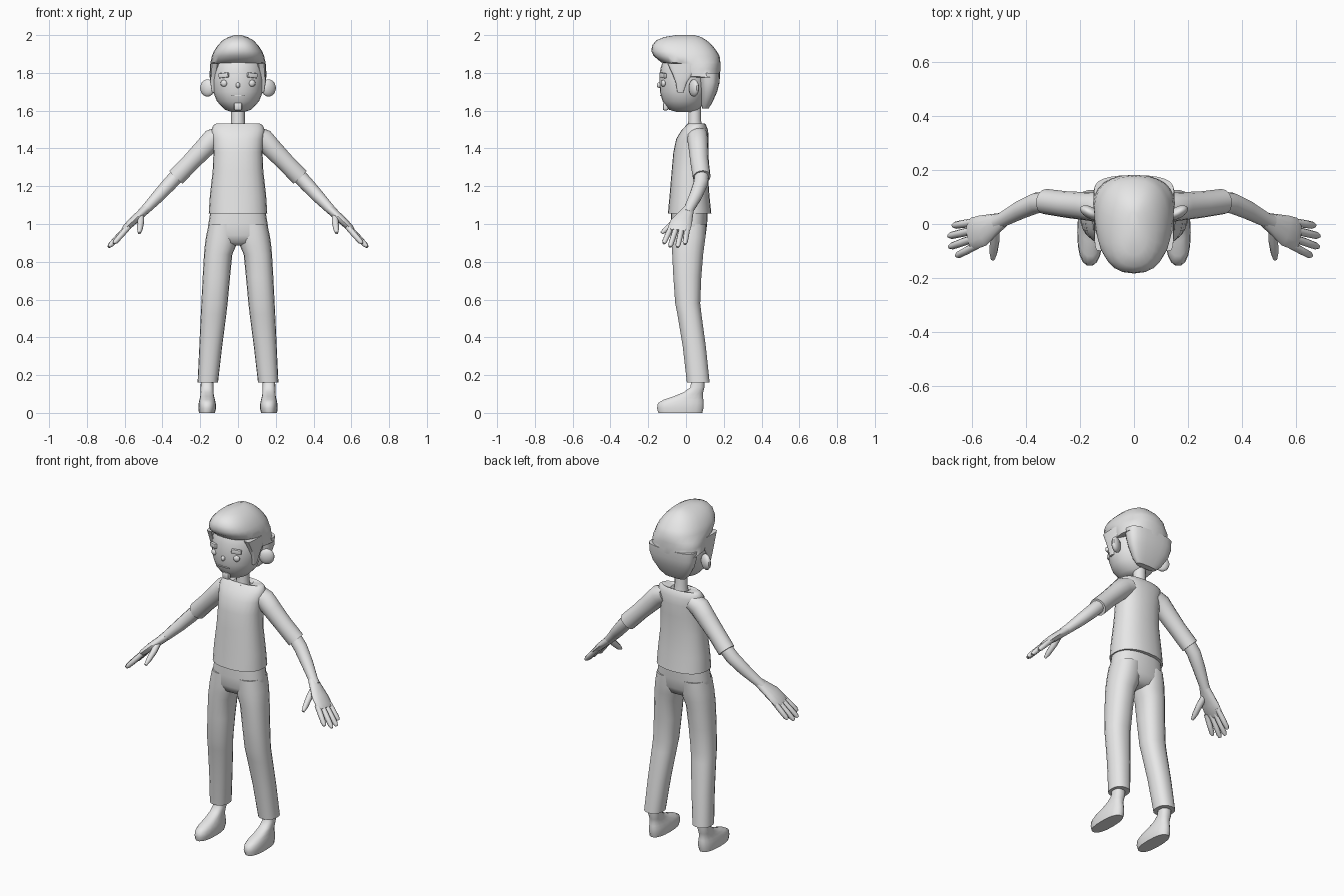
import bpy, bmesh, math
from mathutils import Vector, Matrix

grey = bpy.data.materials.new("plain_grey")
grey.diffuse_color = (0.8, 0.8, 0.8, 1)


def finish(name, bm, mirror=False, angle=40):
    bmesh.ops.recalc_face_normals(bm, faces=bm.faces)
    me = bpy.data.meshes.new(name)
    bm.to_mesh(me)
    bm.free()
    me.materials.append(grey)
    for p in me.polygons:
        p.use_smooth = True
    me.set_sharp_from_angle(angle=math.radians(angle))
    ob = bpy.data.objects.new(name, me)
    bpy.context.collection.objects.link(ob)
    if mirror:
        ob.modifiers.new("mirror", "MIRROR").use_mirror_merge = False
    return ob


def skin_rings(name, rings, mirror, angle):
    bm = bmesh.new()
    vs = [[bm.verts.new(p) for p in r] for r in rings]
    n = len(vs[0])
    for a, b in zip(vs, vs[1:]):
        for i in range(n):
            j = (i + 1) % n
            bm.faces.new((a[i], a[j], b[j], b[i]))
    bm.faces.new(vs[0])
    bm.faces.new(vs[-1])
    return finish(name, bm, mirror, angle)


def stack(name, levels, p=2.0, n=20, mirror=False, angle=40):
    """Horizontal rounded sections: (z, x min, x max, y front, y back)."""
    rings = []
    for z, x0, x1, y0, y1 in levels:
        ring = []
        for i in range(n):
            a = 2 * math.pi * i / n
            c, s = math.cos(a), math.sin(a)
            u = math.copysign(abs(c) ** (2 / p), c)
            v = math.copysign(abs(s) ** (2 / p), s)
            ring.append(((x0 + x1) / 2 + u * (x1 - x0) / 2,
                         (y0 + y1) / 2 + v * (y1 - y0) / 2, z))
        rings.append(ring)
    return skin_rings(name, rings, mirror, angle)


def even(levels):
    return [(z, -h, h, y0, y1) for z, h, y0, y1 in levels]


def tube(name, pts, n=12, angle=50):
    """Mirrored limb along a path: (x, y, z, width radius, thickness radius)."""
    c = [Vector(p[:3]) for p in pts]
    rings = []
    for i, p in enumerate(pts):
        t = (c[min(i + 1, len(c) - 1)] - c[max(i - 1, 0)]).normalized()
        ref = Vector((1, 0, 0)) if abs(t.y) > 0.85 else Vector((0, 1, 0))
        side = (ref - t * ref.dot(t)).normalized()
        up = t.cross(side)
        rings.append([c[i] + side * p[3] * math.cos(k * 2 * math.pi / n)
                      + up * p[4] * math.sin(k * 2 * math.pi / n) for k in range(n)])
    return skin_rings(name, rings, True, angle)


def place(loc, size, rot):
    r = Matrix.Rotation(math.radians(rot[1]), 4, 'Z') @ Matrix.Rotation(math.radians(rot[0]), 4, 'Y')
    return Matrix.Translation(loc) @ r @ Matrix.Diagonal((*size, 1))


def ball(name, loc, size, rot=(0, 0), mirror=False):
    bm = bmesh.new()
    bmesh.ops.create_uvsphere(bm, u_segments=14, v_segments=9, radius=1, matrix=place(loc, size, rot))
    return finish(name, bm, mirror)


def box(name, loc, size, rot=(0, 0), mirror=False, bevel=0.004):
    bm = bmesh.new()
    bmesh.ops.create_cube(bm, size=1, matrix=place(loc, size, rot))
    bmesh.ops.bevel(bm, geom=bm.edges[:], offset=bevel, segments=2, affect='EDGES', profile=0.5)
    return finish(name, bm, mirror)


# Head and neck
stack("head", even([
    (1.592, .03, -.045, .04), (1.605, .07, -.09, .07), (1.65, .112, -.124, .10),
    (1.70, .132, -.138, .12), (1.76, .14, -.141, .13), (1.82, .138, -.136, .13),
    (1.87, .125, -.12, .12), (1.90, .10, -.10, .10)]), n=24)
stack("neck", even([(1.50, .042, .005, .09), (1.55, .036, .012, .08), (1.66, .036, .01, .08)]), n=14)

# Hair: swept crown, back mass and sideburns
stack("hair_crown", even([
    (1.775, .15, .06, .178), (1.78, .151, -.035, .18), (1.82, .149, -.06, .182),
    (1.846, .147, -.085, .182), (1.855, .146, -.13, .182), (1.89, .138, -.172, .178),
    (1.915, .128, -.183, .163), (1.945, .108, -.18, .14), (1.972, .082, -.158, .11),
    (1.99, .05, -.115, .08), (2.0, .02, -.05, .045)]), p=2.4, n=24, angle=45)
stack("hair_back", even([
    (1.612, .065, .085, .12), (1.64, .095, .08, .138), (1.70, .13, .075, .165),
    (1.75, .145, .068, .178), (1.80, .148, .06, .18)]), p=2.8, n=24)
stack("sideburn", [
    (1.695, .115, .138, -.045, -.015), (1.75, .115, .147, -.055, .005),
    (1.80, .11, .148, -.075, .04), (1.85, .10, .146, -.10, .05)], p=4, n=16, mirror=True)

# Face details and ears
ball("ear", (.162, .042, 1.72), (.042, .022, .046), (0, 28), True)
ball("eye", (.075, -.12, 1.745), (.018, .012, .018), (0, 20), True)
box("eyebrow", (.075, -.122, 1.787), (.056, .018, .026), (6, 26), True)
ball("nose", (0, -.141, 1.735), (.012, .014, .015))
box("mouth", (0, -.133, 1.68), (.07, .008, .005), bevel=.001)
box("goatee", (0, -.108, 1.622), (.044, .03, .042), bevel=.01)

# Shirt
stack("shirt_body", even([
    (1.056, .155, -.096, .134), (1.15, .149, -.087, .124), (1.28, .134, -.076, .115),
    (1.38, .13, -.067, .118), (1.45, .135, -.052, .12), (1.495, .142, -.025, .117),
    (1.522, .132, .0, .107), (1.532, .115, .01, .1), (1.524, .055, .0, .098),
    (1.51, .045, .01, .09)]), p=2.3, n=24)
tube("sleeve", [
    (.09, .06, 1.47, .055, .05), (.135, .062, 1.448, .055, .058), (.18, .066, 1.40, .052, .054),
    (.25, .072, 1.328, .049, .049), (.327, .083, 1.248, .047, .05)], n=14)

# Arms and hands
tube("arm", [
    (.30, .083, 1.28, .038, .038), (.36, .078, 1.215, .039, .038), (.42, .052, 1.15, .035, .034),
    (.485, .017, 1.082, .028, .026), (.51, .005, 1.058, .03, .024)])
tube("palm", [
    (.485, .015, 1.08, .028, .024), (.52, -.003, 1.048, .042, .023), (.56, -.024, 1.012, .058, .022),
    (.595, -.036, .978, .06, .018), (.61, -.04, .962, .05, .012)])
for i, (root, tip) in enumerate([
        ((.585, .008, .985), (.67, -.006, .893)), ((.59, -.022, .98), (.686, -.045, .877)),
        ((.59, -.052, .98), (.683, -.085, .879)), ((.58, -.078, .985), (.657, -.118, .897))]):
    a, b = Vector(root), Vector(tip)
    tube(f"finger_{i + 1}", [
        (*a.lerp(b, f), r, r) for f, r in ((0, .015), (.5, .015), (.88, .0135), (1, .007))], n=8)
tube("thumb", [
    (.515, -.02, 1.045, .018, .018), (.515, -.06, 1.01, .018, .018),
    (.52, -.105, .972, .015, .015), (.522, -.13, .952, .008, .008)], n=8)

# Trousers
stack("hips", even([
    (1.065, .146, -.078, .115), (1.0, .157, -.08, .112), (.94, .165, -.078, .104),
    (.90, .13, -.062, .085), (.885, .04, -.03, .05)]), p=2.4, n=24, angle=60)
stack("trouser_leg", [
    (1.0, .0, .155, -.076, .108), (.93, .002, .17, -.077, .104), (.885, .01, .176, -.076, .098),
    (.84, .03, .18, -.074, .092), (.72, .042, .187, -.068, .082), (.58, .055, .194, -.058, .076),
    (.52, .062, .197, -.046, .083), (.35, .084, .205, -.018, .106), (.16, .106, .214, .004, .126)],
    p=2.3, n=18, mirror=True)

# Shoes
stack("shoe", [
    (0, .122, .207, -.148, .088), (.025, .116, .21, -.155, .094), (.052, .118, .208, -.15, .095),
    (.07, .122, .204, -.12, .093), (.088, .127, .2, -.065, .09), (.11, .13, .198, -.012, .092),
    (.135, .129, .198, .022, .098), (.18, .132, .196, .03, .098)],
    p=2.4, n=18, mirror=True, angle=50)
